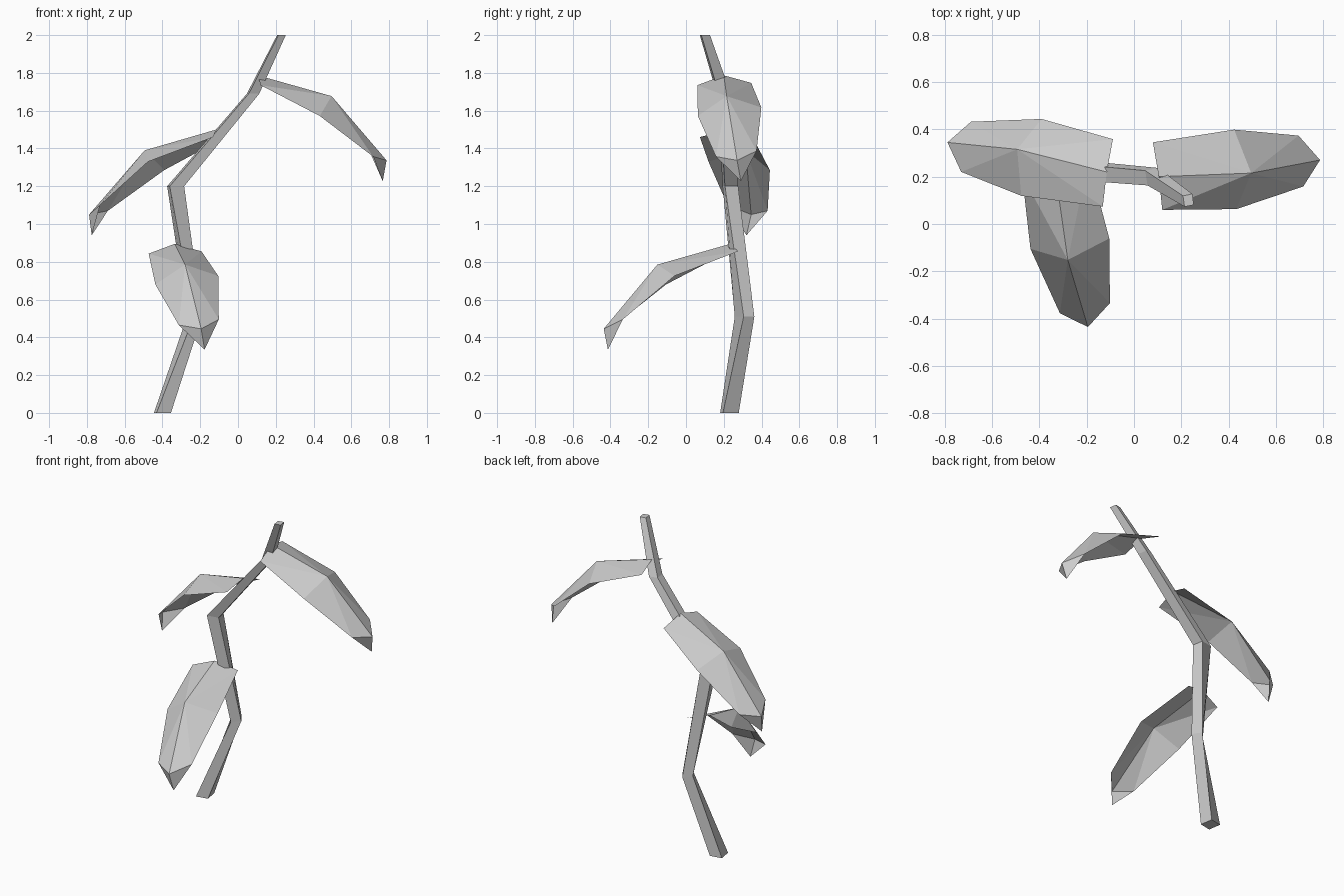
import bpy
import bmesh
from math import cos, sin, radians
from mathutils import Matrix, Vector

default_cube = bpy.data.objects.get("Cube")
if default_cube:
    bpy.data.objects.remove(default_cube, do_unlink=True)


def make_material(name, colour):
    material = bpy.data.materials.new(name)
    material.use_nodes = True
    material.diffuse_color = colour
    for node in material.node_tree.nodes:
        if node.type == 'BSDF_PRINCIPLED':
            node.inputs["Base Color"].default_value = colour
    return material


def add_object(name, bm, material):
    mesh = bpy.data.meshes.new(name)
    bm.to_mesh(mesh)
    bm.free()
    mesh.materials.append(material)
    obj = bpy.data.objects.new(name, mesh)
    bpy.context.scene.collection.objects.link(obj)
    return obj


plain_grey = make_material("plain_grey", (0.6, 0.6, 0.6, 1))


# Stem: four-sided tube swept through level rings
def build_stem(rings):
    bm = bmesh.new()
    loops = []
    for centre, half_x, half_y, twist in rings:
        loop = []
        for corner in range(4):
            angle = radians(45 + 90 * corner + twist)
            offset = Vector((half_x * cos(angle), half_y * sin(angle), 0))
            loop.append(bm.verts.new(Vector(centre) + offset))
        loops.append(loop)
    for lower, upper in zip(loops, loops[1:]):
        for i in range(4):
            j = (i + 1) % 4
            bm.faces.new((lower[i], lower[j], upper[j], upper[i]))
    bm.faces.new(reversed(loops[0]))
    bm.faces.new(loops[-1])
    bmesh.ops.recalc_face_normals(bm, faces=bm.faces)
    return add_object("stem", bm, plain_grey)


build_stem([
    # centre, corner radius in x and y, twist in degrees
    ((-0.40, 0.23, 0), 0.055, 0.06, 10),
    ((-0.23, 0.31, 0.51), 0.04, 0.052, 40),
    ((-0.33, 0.235, 1.2), 0.055, 0.05, 10),
    ((0.08, 0.20, 1.69), 0.04, 0.045, 10),
    ((0.23, 0.10, 2), 0.028, 0.033, 10),
])


# Leaf: folded sheet with a drooping ridge, growing along local x
ridge_base, ridge_mid, ridge_end = (0, 0, 0), (0.39, -0.025, -0.11), (0.685, 0, -0.45)
tip = (0.667, 0.022, -0.56)
left_edge = [(-0.01, 0.147, -0.04), (0.337, 0.165, -0.17), (0.605, 0.112, -0.4)]
right_edge = [(0, -0.141, -0.052), (0.312, -0.17, -0.215), (0.603, -0.104, -0.43)]


def build_leaf(name, position, heading):
    bm = bmesh.new()
    base, mid, end, point = [bm.verts.new(p) for p in (ridge_base, ridge_mid, ridge_end, tip)]
    for edge, flip in ((left_edge, False), (right_edge, True)):
        a, b, c = [bm.verts.new(p) for p in edge]
        # Facets fan out from the middle of the ridge
        for face in ((mid, a, base), (mid, b, a), (mid, c, b), (mid, end, c), (end, point, c)):
            bm.faces.new(face[::-1] if flip else face)
    bmesh.ops.recalc_face_normals(bm, faces=bm.faces)
    if sum(f.normal.z for f in bm.faces) < 0:
        bmesh.ops.reverse_faces(bm, faces=bm.faces)
    bm.transform(Matrix.Translation(position) @ Matrix.Rotation(radians(heading), 4, 'Z'))
    return add_object(name, bm, plain_grey)


build_leaf("lower_front_leaf", (-0.335, 0.235, 0.895), -78.2)
build_leaf("middle_right_leaf", (-0.115, 0.22, 1.5), 169.5)
build_leaf("upper_left_leaf", (0.105, 0.2, 1.787), 5.9)
